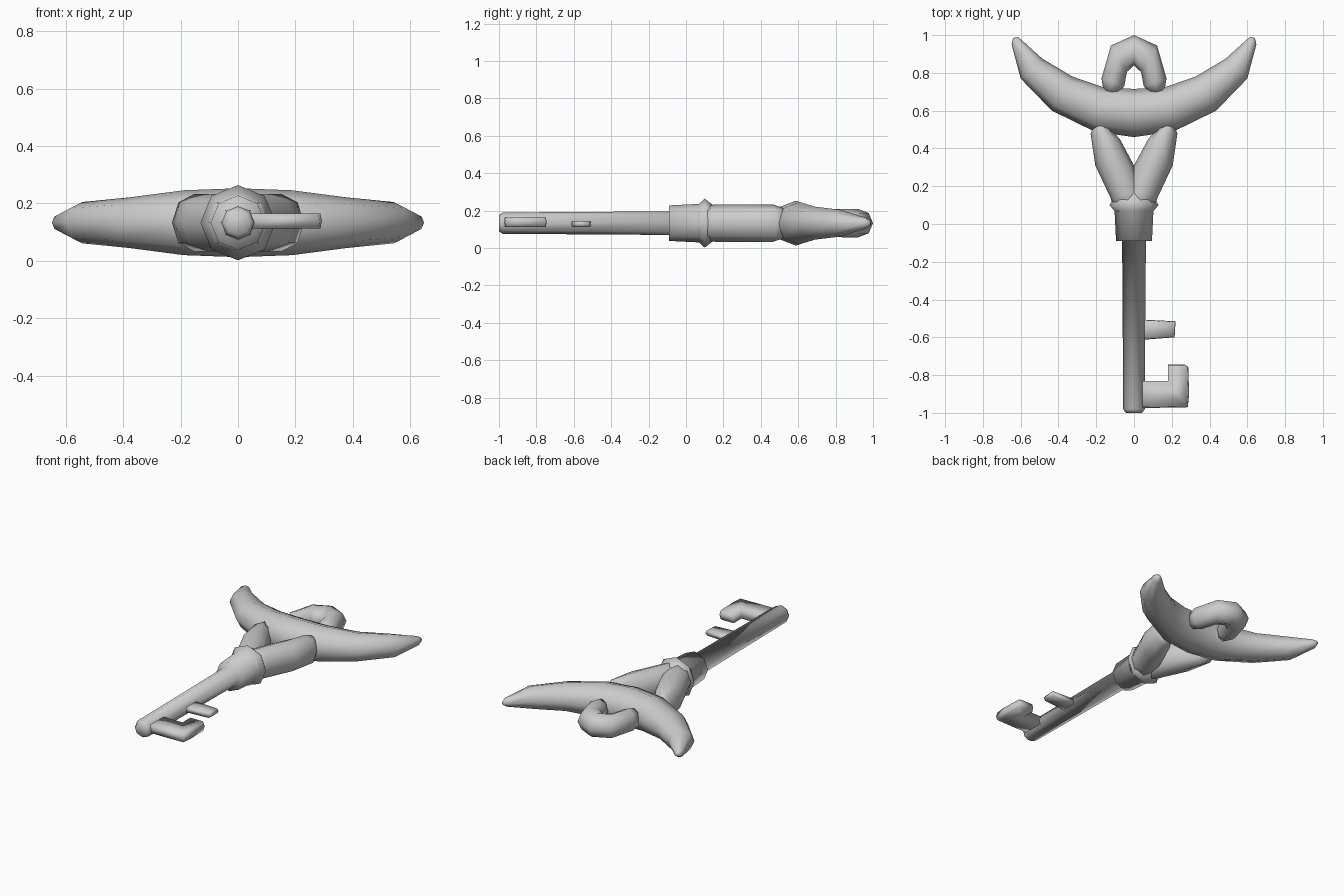
import bpy, bmesh
from mathutils import Vector

cube = bpy.data.objects.get("Cube")
if cube:
    bpy.data.objects.remove(cube, do_unlink=True)

MID = 0.133
UNIT = [(1, 0), (0.71, 0.71), (0, 1), (-0.71, 0.71),
        (-1, 0), (-0.71, -0.71), (0, -1), (0.71, -0.71)]

metal = bpy.data.materials.new("grey metal")
metal.use_nodes = True
GREY = (0.6, 0.6, 0.6, 1)
metal.diffuse_color = GREY
metal.node_tree.nodes["Principled BSDF"].inputs["Base Color"].default_value = GREY


def finish(name, bm):
    bmesh.ops.recalc_face_normals(bm, faces=bm.faces)
    for f in bm.faces:
        f.smooth = True
    me = bpy.data.meshes.new(name)
    bm.to_mesh(me)
    bm.free()
    me.materials.append(metal)
    ob = bpy.data.objects.new(name, me)
    bpy.context.collection.objects.link(ob)
    return ob


def tube(name, sections):
    """Eight-sided tube through sections of (outer xy, inner xy, half height)."""
    bm = bmesh.new()
    rings = []
    for outer, inner, rz in sections:
        a, b = Vector((*outer, MID)), Vector((*inner, MID))
        c, h = (a + b) / 2, (a - b) / 2
        rings.append([bm.verts.new(c + h * u + Vector((0, 0, rz * v))) for u, v in UNIT])
    for r, s in zip(rings, rings[1:]):
        for i in range(8):
            j = (i + 1) % 8
            bm.faces.new((r[i], r[j], s[j], s[i]))
    bm.faces.new(rings[0])
    bm.faces.new(rings[-1])
    return finish(name, bm)


def mirror(sections):
    return [((-o[0], o[1]), (-i[0], i[1]), rz) for o, i, rz in sections]


def tooth(name, outline, bottom, top, inset):
    """Flat plate with narrowed top and bottom faces."""
    bm = bmesh.new()
    cx = sum(p[0] for p in outline) / len(outline)
    cy = sum(p[1] for p in outline) / len(outline)
    mid = (bottom + top) / 2
    layers = []
    for z, k in ((bottom, inset), (mid, 1), (top, inset)):
        layers.append([bm.verts.new((cx + (x - cx) * k, cy + (y - cy) * k, z)) for x, y in outline])
    n = len(outline)
    for r, s in zip(layers, layers[1:]):
        for i in range(n):
            j = (i + 1) % n
            bm.faces.new((r[i], r[j], s[j], s[i]))
    bm.faces.new(layers[0])
    bm.faces.new(layers[-1])
    return finish(name, bm)


# Stem and collar, one turned profile of (y, radius)
profile = [(-1, 0.043), (-0.98, 0.057), (-0.09, 0.063), (-0.091, 0.095),
           (0.07, 0.103), (0.1, 0.131), (0.14, 0.1), (0.2, 0.06)]
tube("stem_and_collar", [((r, y), (-r, y), r) for y, r in profile])

# Forked yoke
arm = [((0.1, 0.06), (-0.06, 0.08), 0.09), ((0.125, 0.14), (-0.05, 0.18), 0.1),
       ((0.205, 0.31), (0.0, 0.31), 0.1), ((0.23, 0.48), (0.075, 0.45), 0.1),
       ((0.2, 0.545), (0.15, 0.53), 0.075)]
tube("yoke_left", arm)
tube("yoke_right", mirror(arm))

# Crescent
horn = [((0.21, 0.49), (0.165, 0.725), 0.113), ((0.435, 0.6), (0.325, 0.78), 0.088),
        ((0.6, 0.77), (0.485, 0.875), 0.072), ((0.648, 0.95), (0.59, 0.97), 0.03),
        ((0.64, 0.985), (0.615, 0.99), 0.012)]
tube("crescent", mirror(horn)[::-1] + [((0, 0.46), (0, 0.715), 0.12)] + horn)

# Hanging loop
side = [((0.16, 0.7), (0.075, 0.7), 0.055), ((0.172, 0.77), (0.052, 0.73), 0.074),
        ((0.122, 0.945), (0.037, 0.805), 0.076)]
tube("hanging_loop", mirror(side) + [((0, 1), (0, 0.84), 0.076)] + side[::-1])

# Teeth
tooth("short_tooth", [(0.02, -0.505), (0.22, -0.515), (0.215, -0.6), (0.02, -0.615)],
      0.112, 0.145, 0.92)
tooth("long_tooth", [(0.02, -0.975), (0.285, -0.97), (0.292, -0.9), (0.287, -0.755),
                     (0.27, -0.745), (0.18, -0.745), (0.18, -0.83), (0.02, -0.83)],
      0.112, 0.165, 0.95)
